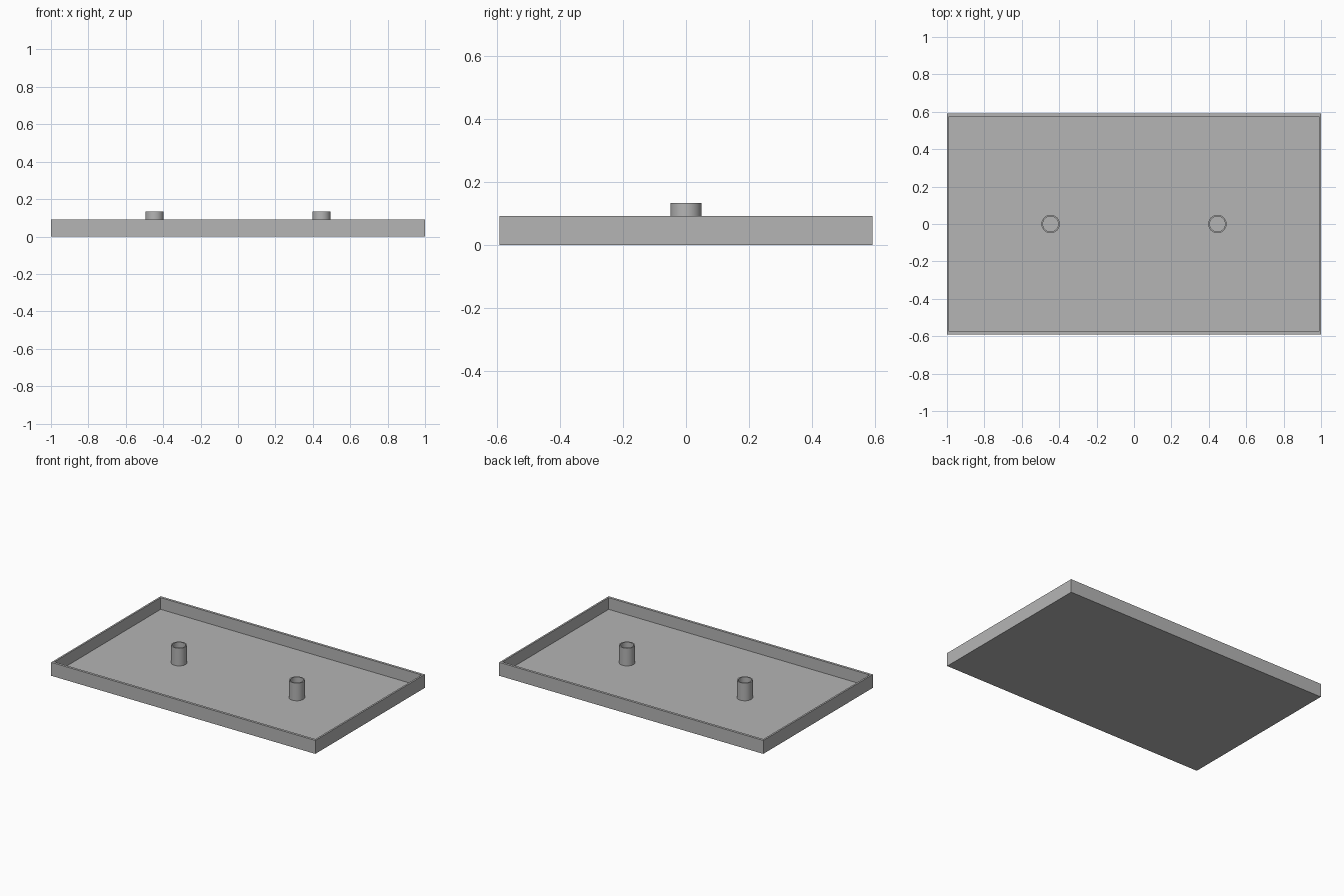
import bpy
import bmesh
import math

if "Cube" in bpy.data.objects:
    bpy.data.objects.remove(bpy.data.objects["Cube"])

HALF_X, HALF_Y, WALL_TOP = 1.0, 0.592, 0.092
WALL_X, WALL_Y, FLOOR = 0.012, 0.017, 0.012
POST_X, POST_TOP, POST_R, POST_HOLE = 0.446, 0.133, 0.049, 0.041

grey = bpy.data.materials.new("plain grey")
grey.diffuse_color = (0.46, 0.46, 0.46, 1)
grey.use_nodes = True
grey.node_tree.nodes["Principled BSDF"].inputs["Base Color"].default_value = grey.diffuse_color


def rectangle(hx, hy, z):
    return [(-hx, -hy, z), (hx, -hy, z), (hx, hy, z), (-hx, hy, z)]


def circle(r, z, n=48):
    return [(r * math.cos(2 * math.pi * i / n), r * math.sin(2 * math.pi * i / n), z)
            for i in range(n)]


def skin(name, rings, x=0.0, cap=False, closed=False):
    """Bridge successive rings; cap both ends or join the last ring to the first."""
    bm = bmesh.new()
    loops = [[bm.verts.new(p) for p in ring] for ring in rings]
    pairs = list(zip(loops, loops[1:]))
    if closed:
        pairs.append((loops[-1], loops[0]))
    for a, b in pairs:
        for i in range(len(a)):
            j = (i + 1) % len(a)
            bm.faces.new((a[i], a[j], b[j], b[i]))
    if cap:
        bm.faces.new(loops[0][::-1])
        bm.faces.new(loops[-1])
    bmesh.ops.recalc_face_normals(bm, faces=bm.faces)
    mesh = bpy.data.meshes.new(name)
    bm.to_mesh(mesh)
    bm.free()
    mesh.materials.append(grey)
    obj = bpy.data.objects.new(name, mesh)
    obj.location.x = x
    bpy.context.collection.objects.link(obj)
    return obj


# Open tray: outer wall, rim, inner wall and floor
inner = (HALF_X - WALL_X, HALF_Y - WALL_Y)
skin("tray", [rectangle(HALF_X, HALF_Y, 0), rectangle(HALF_X, HALF_Y, WALL_TOP),
              rectangle(*inner, WALL_TOP), rectangle(*inner, FLOOR)], cap=True)

# Hollow posts standing on the floor
for side, x in (("left", -POST_X), ("right", POST_X)):
    post = skin(side + "_post", [circle(POST_R, FLOOR), circle(POST_R, POST_TOP),
                                 circle(POST_HOLE, POST_TOP), circle(POST_HOLE, FLOOR)],
                x=x, closed=True)
    bpy.ops.object.select_all(action='DESELECT')
    post.select_set(True)
    bpy.context.view_layer.objects.active = post
    bpy.ops.object.shade_smooth_by_angle(angle=math.radians(30))
